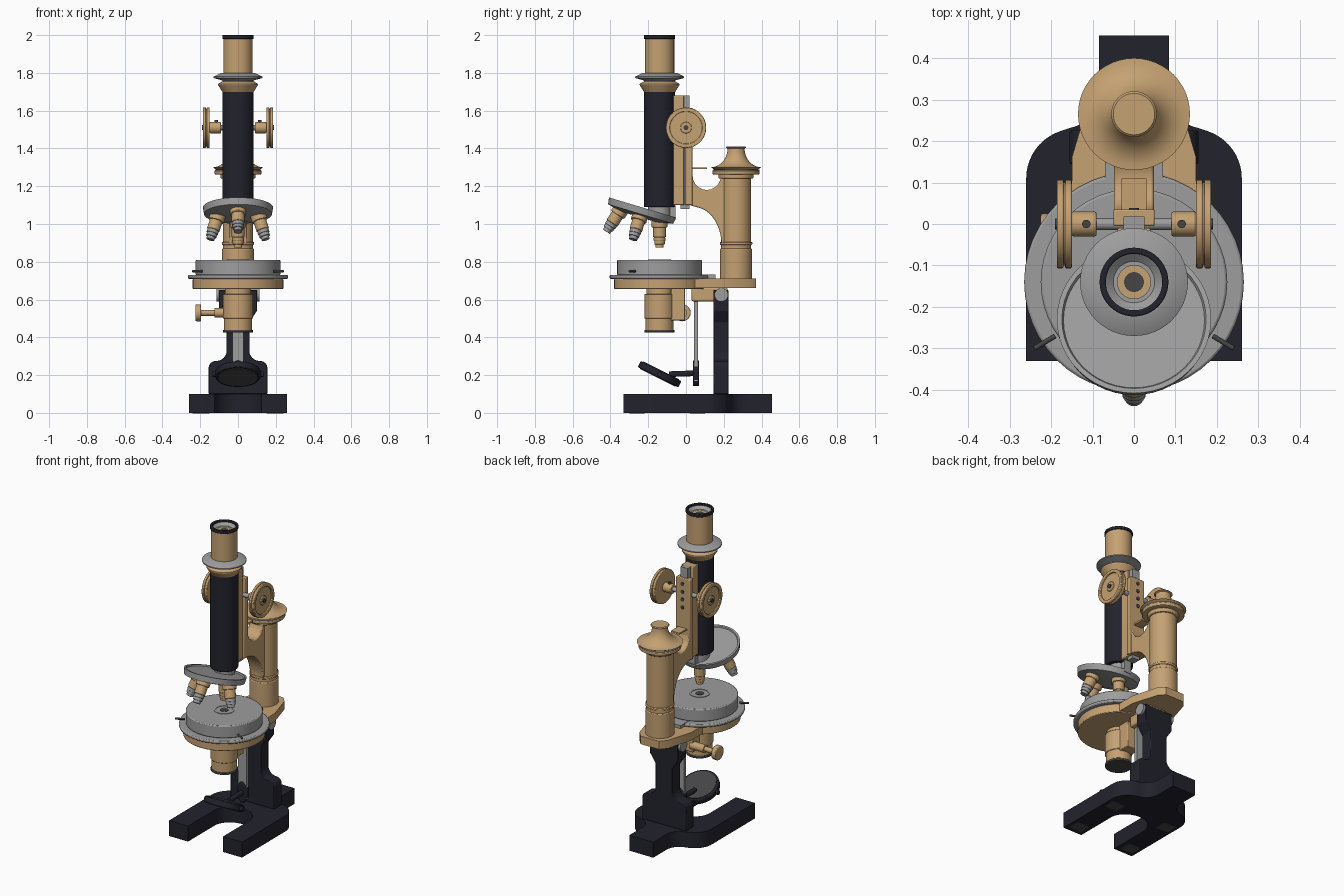
import bpy, bmesh, math
from mathutils import Vector, Matrix

if "Cube" in bpy.data.objects:
    bpy.data.objects.remove(bpy.data.objects["Cube"])


def material(name, red, green, blue):
    mat = bpy.data.materials.new(name)
    mat.use_nodes = True
    colour = (red, green, blue, 1)
    mat.diffuse_color = colour
    mat.node_tree.nodes["Principled BSDF"].inputs["Base Color"].default_value = colour
    return mat


BRASS = material("brass", .56, .36, .17)
BLACK = material("black enamel", .016, .016, .026)
STEEL = material("steel grey", .34, .34, .34)
DARK = material("dark grey", .06, .06, .06)

# Directions and the main centre lines
X, Y, Z = (Vector(row) for row in Matrix.Identity(3))
OPTICAL = Y * -.14
COLUMN = Y * .265
FOCUS = Z * 1.51
SIDES = (-1, 1)


def finish(name, bm, mat, bevel=0):
    """Turn the bmesh into a smooth object that keeps its sharp edges."""
    bmesh.ops.recalc_face_normals(bm, faces=bm.faces)
    mesh = bpy.data.meshes.new(name)
    bm.to_mesh(mesh)
    bm.free()
    mesh.materials.append(mat)
    for polygon in mesh.polygons:
        polygon.use_smooth = True
    mesh.set_sharp_from_angle(angle=math.radians(30))
    part = bpy.data.objects.new(name, mesh)
    bpy.context.collection.objects.link(part)
    if bevel:
        modifier = part.modifiers.new("soft_edges", 'BEVEL')
        modifier.width = bevel
        modifier.segments = 2
        modifier.limit_method = 'ANGLE'
    return part


def lathe(name, mat, profile, origin=OPTICAL, axis=Z, bevel=0):
    """Spin (radius, height) points around an axis through the origin point."""
    bm = bmesh.new()
    verts = [bm.verts.new((radius, 0, height)) for radius, height in profile]
    edges = [bm.edges.new(pair) for pair in zip(verts, verts[1:])]
    bmesh.ops.spin(bm, geom=verts + edges, axis=Z, cent=Vector(),
                   angle=math.tau, steps=48, use_duplicate=False)
    bmesh.ops.remove_doubles(bm, verts=bm.verts, dist=.0001)
    turn = axis.to_track_quat('Z', 'Y').to_matrix().to_4x4()
    bm.transform(Matrix.Translation(origin) @ turn)
    return finish(name, bm, mat, bevel)


def disc(name, mat, radius, low, high, origin=OPTICAL, axis=Z, bevel=0):
    outline = [(0, low), (radius, low), (radius, high), (0, high)]
    return lathe(name, mat, outline, origin, axis, bevel)


def ring(name, mat, inner, outer, low, high, origin=OPTICAL, axis=Z, bevel=0):
    outline = [(inner, low), (outer, low), (outer, high), (inner, high), (inner, low)]
    return lathe(name, mat, outline, origin, axis, bevel)


def rod(name, mat, radius, start, end):
    span = end - start
    return disc(name, mat, radius, 0, span.length, start, span)


def prism(name, mat, outline, low, high, normal=Z, bevel=0):
    """Extrude a 2D outline along the axis it faces."""
    across = Y if normal == X else X
    up = Y if normal == Z else Z
    bm = bmesh.new()
    face = bm.faces.new([bm.verts.new(across * a + up * b + normal * low) for a, b in outline])
    made = bmesh.ops.extrude_face_region(bm, geom=[face])["geom"]
    moved = [item for item in made if isinstance(item, bmesh.types.BMVert)]
    bmesh.ops.translate(bm, vec=normal * (high - low), verts=moved)
    return finish(name, bm, mat, bevel)


def block(name, mat, half_width, front, back, low, high, centre=0, bevel=0):
    left, right = centre - half_width, centre + half_width
    outline = [(left, front), (right, front), (right, back), (left, back)]
    return prism(name, mat, outline, low, high, bevel=bevel)


def mirrored(half):
    return half + [(-a, b) for a, b in reversed(half)]


def arc(a, b, width, height, start, end, steps=10):
    """Points along part of an ellipse; the angles are in quarter turns."""
    angles = [math.pi / 2 * (start + (end - start) * i / steps) for i in range(steps + 1)]
    return [(a + width * math.cos(t), b + height * math.sin(t)) for t in angles]


# Horseshoe foot: rounded slot in front, waisted tail behind, pads below
slot = arc(0, -.06, .125, .11, .95, 0)
shoulder = arc(.14, .11, .12, .12, 0, .8)
waist = arc(.17, .32, .085, .09, 2.9, 2)
tail = [(.085, .455)]
prongs = [(.125, -.33), (.26, -.33)]
prism("foot", BLACK, mirrored(slot + prongs + shoulder + waist + tail), 0, .1)
for side in SIDES:
    for front in (-.3, .02):
        block("foot_pad", DARK, .045, front, front + .08, -.002, .004, centre=side * .195)

# Pillar with curved shoulders and a wider head
shoulder = arc(.115, .24, .04, .035, 0, 1)
neck = arc(.115, .33, .055, .055, 3, 2)
head = [(.06, .48), (.1, .54), (.1, .65)]
prism("pillar", BLACK, mirrored([(.155, .1)] + shoulder + neck + head), .145, .225, Y, bevel=.006)

# Tilting hinge between pillar and stage
hinge = Y * .187 + Z * .625
disc("hinge_pin", STEEL, .036, -.115, .115, hinge, X)
block("hinge_block", BRASS, .06, .03, .22, .59, .665, bevel=.01)

# Stage and its supporting bracket
bracket = [(.15, -.1), (.15, .16), (.1, .33), (.065, .37)]
prism("stage_bracket", BRASS, mirrored(bracket), .66, .712)
disc("stage_support", BRASS, .24, .655, .71, bevel=.004)
disc("stage_flange", STEEL, .265, .71, .73, bevel=.006)
disc("stage_disc", STEEL, .225, .73, .81, bevel=.006)
ring("stage_insert", STEEL, .05, .06, .8, .813)
disc("stage_opening", DARK, .025, .8, .812)
block("stage_rear_arm", STEEL, .07, .06, .155, .712, .732)
for side in SIDES:
    start = Vector((side * .19, -.27, .75))
    rod("stage_pin", DARK, .006, start, start + side * X * .05 - Y * .03)

# Condenser below the stage, with its focusing knob
disc("condenser", BRASS, .08, .5, .63, bevel=.004)
disc("condenser_neck", BRASS, .07, .62, .66)
disc("condenser_barrel", BRASS, .075, .44, .5)
disc("condenser_rim", DARK, .08, .425, .44, bevel=.004)
block("condenser_bracket", BRASS, .045, -.08, -.005, .49, .66, bevel=.004)
knob = Vector((-.225, -.02, .53))
disc("condenser_knob", BRASS, .045, 0, .03, knob, X, bevel=.005)
disc("condenser_knob_stem", BRASS, .016, .03, .1, knob, X)
disc("condenser_knob_sleeve", BRASS, .025, .1, .2, knob, X)

# Mirror with its hanging bar and swing arm
bar = Y * .053
block("mirror_bar", STEEL, .03, .042, .064, .17, .64)
disc("mirror_bar_hinge", STEEL, .025, -.04, .04, bar + Z * .625, X)
prism("mirror_pivot", BLACK, arc(0, .21, .035, .07, 0, 3.8, 20), .036, .07, Y, bevel=.008)
mirror = OPTICAL + Z * .205
rod("mirror_arm", BLACK, .015, bar + Z * .21, mirror + Y * .05)
tilt = (Y + Z * 2).normalized()
disc("mirror_cell", BLACK, .12, -.018, .018, mirror, tilt, bevel=.005)
disc("mirror_trunnions", BLACK, .014, -.135, .135, mirror, X)
for side in SIDES:
    disc("mirror_glass", DARK, .105, .016, .022, mirror, tilt * side)

# Rear column
column_r = .08
disc("column", BRASS, column_r, .7, 1.25, COLUMN)
disc("column_base", BRASS, column_r + .005, .7, .87, COLUMN, bevel=.005)
disc("column_bead", BRASS, column_r + .006, .89, .905, COLUMN, bevel=.004)
disc("column_collar", BRASS, column_r + .012, 1.24, 1.27, COLUMN, bevel=.005)
disc("column_flange", BRASS, .125, 1.263, 1.284, COLUMN, bevel=.004)
ring("column_flange_top", STEEL, .09, .123, 1.28, 1.288, COLUMN)

# Concave cap sweeping up to a rolled lip
sweep = arc(.15, 1.4, .1, .1, 3, 2)
lip = [(.055, 1.405), (.05, 1.41), (0, 1.41)]
lathe("column_cap", BRASS, [(.098, 1.28)] + [(.9 * r, z) for r, z in sweep] + lip, COLUMN)

# Curved arm joining the column and the focusing slide
scoop = arc(.11, 1.255, .075, .075, 2, 4)
belly = arc(.04, .89, .148, .2, 0, .9)
arm = [(.02, 1.29)] + scoop + [(.21, 1.25), (.21, .89)] + belly + [(.02, 1.1)]
prism("arm", BRASS, arm, -.048, .048, X, bevel=.006)

# Focusing slide behind the tube
block("slide_mount", BRASS, .04, -.08, -.01, 1.1, 1.68, bevel=.004)
block("slide_rail", STEEL, .025, -.03, .018, 1.08, 1.68)
block("slide_body", BRASS, .05, -.005, .035, 1.1, 1.615, bevel=.004)
block("slide_pointer", BRASS, .03, .03, .11, 1.29, 1.3)
for drop in (0, .05, .1, .15):
    disc("slide_screw", DARK, .012, .03, .039, Z * (1.58 - drop), Y)

# Paired coarse focusing knobs with grooved rims
disc("focus_shaft", STEEL, .014, -.16, .16, FOCUS, X)
for side in SIDES:
    out = X * side
    disc("focus_collar", BRASS, .03, .09, .15, FOCUS, out, bevel=.005)
    disc("focus_knob", BRASS, .1, .15, .177, FOCUS, out)
    for low in (.15, .17):
        ring("focus_knob_rim", BRASS, .085, .107, low, low + .016, FOCUS, out, bevel=.003)
    disc("focus_knob_boss", BRASS, .03, .17, .184, FOCUS, out, bevel=.003)
    disc("focus_knob_screw", DARK, .013, .18, .19, FOCUS, out)
    disc("collar_screw", DARK, .01, .02, .04, FOCUS + out * .115)

# Body tube with its collar and flange
tube_r = .083
disc("body_tube", BLACK, tube_r, 1.09, 1.71, bevel=.004)
lathe("tube_collar", BRASS, [(tube_r, 1.7), (.105, 1.735), (.105, 1.742), (tube_r, 1.755)])
disc("tube_neck", STEEL, tube_r, 1.75, 1.77)
lathe("tube_flange", STEEL, [(tube_r, 1.76), (.13, 1.773), (.13, 1.78), (.09, 1.8), (.07, 1.8)])

# Eyepiece with a dished top
disc("eyepiece", BRASS, .078, 1.79, 1.96)
ring("eyepiece_wall", BRASS, .068, .078, 1.96, 1.985)
ring("eyepiece_rim", BLACK, .068, tube_r, 1.98, 2, bevel=.003)
lathe("eyepiece_cup", STEEL, [(.07, 1.99), (.05, 1.972), (.04, 1.972)])
disc("eyepiece_stop", BRASS, .045, 1.95, 1.968)
disc("eyepiece_lens", DARK, .024, 1.96, 1.97)

# Tilted revolving nosepiece with a raised rim
nose = Y * -.235 + Z * 1.07
nose_axis = (Y * .3 + Z).normalized()
dish = [(0, -.035), (.1, -.035), (.18, -.018), (.186, .018), (.174, .018), (.17, .01), (0, .01)]
lathe("nosepiece", STEEL, dish, nose, nose_axis)
disc("nose_mount", STEEL, .06, 1.02, 1.095)
block("nose_latch", STEEL, .025, -.09, -.055, 1.02, 1.1)

# Four objectives, turned around the nosepiece axis
seat = OPTICAL + Z * 1.02 - nose
for quarter in range(4):
    turn = Matrix.Rotation(quarter * math.pi / 2, 3, nose_axis)
    place, aim = nose + turn @ seat, turn @ -Z
    tip_mat = STEEL if quarter else BRASS
    disc("objective_seat", BRASS, .042, -.01, .038, place, aim, bevel=.004)
    disc("objective_barrel", BRASS, .034, .03, .09, place, aim, bevel=.003)
    for low, radius in ((.09, .031), (.108, .028), (.125, .022)):
        disc("objective_tip", tip_mat, radius, low, low + .02, place, aim, bevel=.002)
